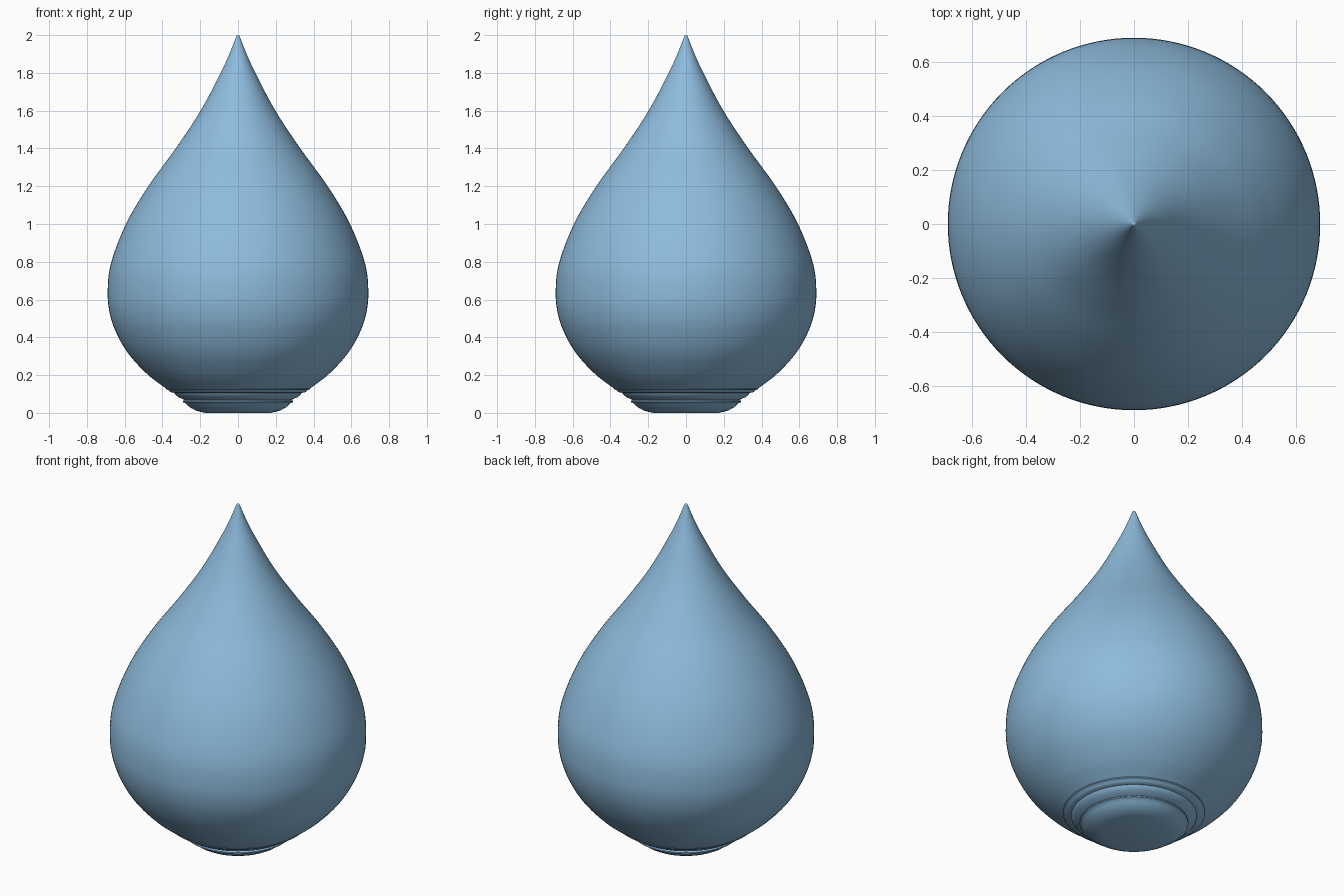
import bpy, bmesh, math

if "Cube" in bpy.data.objects:
    bpy.data.objects.remove(bpy.data.objects["Cube"])

SEGMENTS = 128

blue = bpy.data.materials.new("light_blue")
blue.diffuse_color = (0.27, 0.50, 0.72, 1.0)
blue.use_nodes = True
blue.node_tree.nodes["Principled BSDF"].inputs["Base Color"].default_value = blue.diffuse_color


def smooth_curve(pts, steps=6):
    """Catmull-Rom curve through (radius, height) points."""
    p = [pts[0]] + pts + [pts[-1]]
    out = []
    for i in range(1, len(p) - 2):
        a, b, c, d = p[i - 1:i + 3]
        for s in range(steps):
            t = s / steps
            out.append(tuple(
                0.5 * (2 * b[k] + (c[k] - a[k]) * t
                       + (2 * a[k] - 5 * b[k] + 4 * c[k] - d[k]) * t * t
                       + (3 * b[k] - a[k] - 3 * c[k] + d[k]) * t ** 3)
                for k in (0, 1)))
    return out + [pts[-1]]


def lathe(name, profile):
    """Turn a profile around z, closing both ends with a fan."""
    bm = bmesh.new()
    rings = []
    for r, z in profile:
        rings.append([bm.verts.new((r * math.cos(2 * math.pi * i / SEGMENTS),
                                    r * math.sin(2 * math.pi * i / SEGMENTS), z))
                      for i in range(SEGMENTS)])
    for lo, hi in zip(rings, rings[1:]):
        for i in range(SEGMENTS):
            j = (i + 1) % SEGMENTS
            bm.faces.new((lo[i], lo[j], hi[j], hi[i]))
    bm.faces.new(rings[0][::-1])
    bm.faces.new(rings[-1])
    mesh = bpy.data.meshes.new(name)
    bm.to_mesh(mesh)
    bm.free()
    mesh.materials.append(blue)
    obj = bpy.data.objects.new(name, mesh)
    bpy.context.collection.objects.link(obj)
    bpy.context.view_layer.objects.active = obj
    obj.select_set(True)
    bpy.ops.object.shade_smooth_by_angle(angle=math.radians(40))
    obj.select_set(False)
    return obj


# Stepped foot: flat disc, rounded lower step, ledge, and worn upper step
foot = [(0.175, 0.0), (0.20, 0.006), (0.225, 0.013), (0.25, 0.027), (0.27, 0.042),
        (0.28, 0.053), (0.292, 0.057), (0.292, 0.064), (0.281, 0.068),
        (0.295, 0.074), (0.315, 0.083), (0.332, 0.097), (0.337, 0.106),
        (0.355, 0.109), (0.364, 0.115), (0.37, 0.122), (0.382, 0.125)]

# Drop body: round belly, concave neck and small rounded tip
body = [(0.382, 0.13), (0.475, 0.2), (0.57, 0.3), (0.633, 0.4), (0.675, 0.51),
        (0.69, 0.63), (0.673, 0.79), (0.593, 1.0), (0.475, 1.2), (0.33, 1.4),
        (0.198, 1.6), (0.092, 1.8), (0.046, 1.9), (0.018, 1.97), (0.008, 1.995),
        (0.002, 2.0)]

lathe("water_drop", foot + smooth_curve(body))
